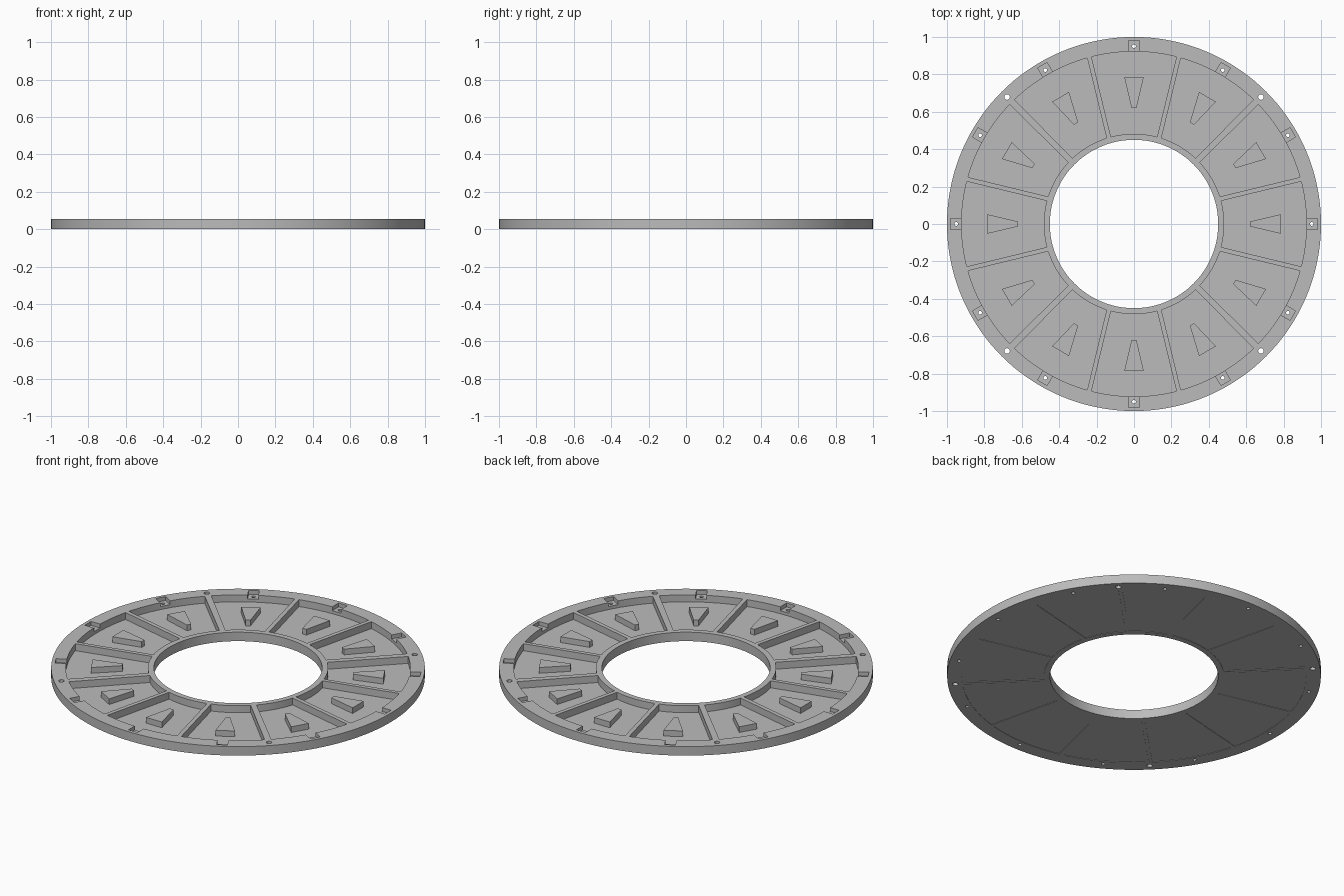
import bpy
import bmesh
from math import cos, sin, pi, radians
from mathutils import Vector, Matrix

if "Cube" in bpy.data.objects:
    bpy.data.objects.remove(bpy.data.objects["Cube"], do_unlink=True)

HEIGHT = 0.053
FLOOR_TOP = 0.012
FLOOR_BOTTOM = 0.002
SEGMENTS = 144

grey = bpy.data.materials.new("light_grey")
grey.use_nodes = True
colour = (0.5, 0.5, 0.5, 1)
grey.diffuse_color = colour
grey.node_tree.nodes["Principled BSDF"].inputs["Base Color"].default_value = colour


def finish(name, bm):
    bmesh.ops.recalc_face_normals(bm, faces=bm.faces[:])
    mesh = bpy.data.meshes.new(name)
    bm.to_mesh(mesh)
    bm.free()
    mesh.materials.append(grey)
    obj = bpy.data.objects.new(name, mesh)
    bpy.context.collection.objects.link(obj)
    return obj


def activate(obj):
    bpy.ops.object.select_all(action="DESELECT")
    obj.select_set(True)
    bpy.context.view_layer.objects.active = obj


def smooth(obj):
    activate(obj)
    bpy.ops.object.shade_smooth_by_angle(angle=radians(30))


def prisms(name, outlines, z0, z1):
    """Extrude several flat outlines into one mesh."""
    bm = bmesh.new()
    for outline in outlines:
        face = bm.faces.new([bm.verts.new((p[0], p[1], z0)) for p in outline])
        top = bmesh.ops.extrude_face_region(bm, geom=[face])["geom"]
        verts = [v for v in top if isinstance(v, bmesh.types.BMVert)]
        bmesh.ops.translate(bm, verts=verts, vec=(0, 0, z1 - z0))
    return finish(name, bm)


def ring(name, r_in, r_out, z0, z1):
    """Lathe a rectangular section around z."""
    bm = bmesh.new()
    section = [(r_in, z0), (r_out, z0), (r_out, z1), (r_in, z1)]
    loops = []
    for i in range(SEGMENTS):
        a = 2 * pi * i / SEGMENTS
        loops.append([bm.verts.new((r * cos(a), r * sin(a), z)) for r, z in section])
    for i in range(SEGMENTS):
        a, b = loops[i], loops[(i + 1) % SEGMENTS]
        for k in range(4):
            n = (k + 1) % 4
            bm.faces.new((a[k], a[n], b[n], b[k]))
    return finish(name, bm)


def turned(outline, degrees):
    turn = Matrix.Rotation(radians(degrees), 2)
    return [turn @ Vector(p) for p in outline]


def around(outline, angles):
    return [turned(outline, a) for a in angles]


def circle(x, radius, count=20):
    return [(x + radius * cos(2 * pi * i / count), radius * sin(2 * pi * i / count))
            for i in range(count)]


def taper(x0, x1, half0, half1, shift=0):
    """Radial strip along +x, its inner end moved sideways by shift."""
    return [(x0, shift - half0), (x1, -half1), (x1, half1), (x0, shift + half0)]


def cut(obj, cutter):
    mod = obj.modifiers.new("cut", "BOOLEAN")
    mod.operation = "DIFFERENCE"
    mod.solver = "EXACT"
    mod.object = cutter
    activate(obj)
    bpy.ops.object.modifier_apply(modifier=mod.name)
    bpy.data.objects.remove(cutter, do_unlink=True)


every_30 = range(0, 360, 30)
quarters = range(45, 360, 90)

# Outer rim with square screw seats and through holes
rim = ring("outer_rim", 0.922, 1.0, 0, HEIGHT)
cut(rim, prisms("seat_cutter", around(taper(0.9, 0.98, 0.029, 0.029), every_30),
                0.03, 0.1))
holes = around(circle(0.95, 0.01), every_30) + around(circle(0.96, 0.015), quarters)
cut(rim, prisms("hole_cutter", holes, -0.02, 0.1))
smooth(rim)

# Inner rim and pocket floor
smooth(ring("inner_rim", 0.45, 0.482, 0, HEIGHT))
smooth(ring("pocket_floor", 0.475, 0.928, FLOOR_BOTTOM, FLOOR_TOP))

# Ribs between pockets, leaning slightly away from the axis directions
ribs = []
for base in range(0, 360, 90):
    ribs.append(turned(taper(0.474, 0.926, 0.012, 0.012, 0.011), base + 15))
    ribs.append(turned(taper(0.474, 0.926, 0.012, 0.012, -0.011), base - 15))
prisms("pocket_ribs", ribs, 0, HEIGHT)

# Double ribs where the four quarters meet, with a fine seam underneath
seam_ribs = prisms("quarter_ribs", around(taper(0.474, 0.926, 0.016, 0.018), quarters),
                   0, HEIGHT)
cut(seam_ribs, prisms("seam_cutter", around(taper(0.48, 0.92, 0.002, 0.002), quarters),
                      -0.01, 0.008))

# Wedge block in every pocket
prisms("wedge_blocks", around(taper(0.62, 0.785, 0.013, 0.052), every_30),
       FLOOR_TOP - 0.002, 0.046)
